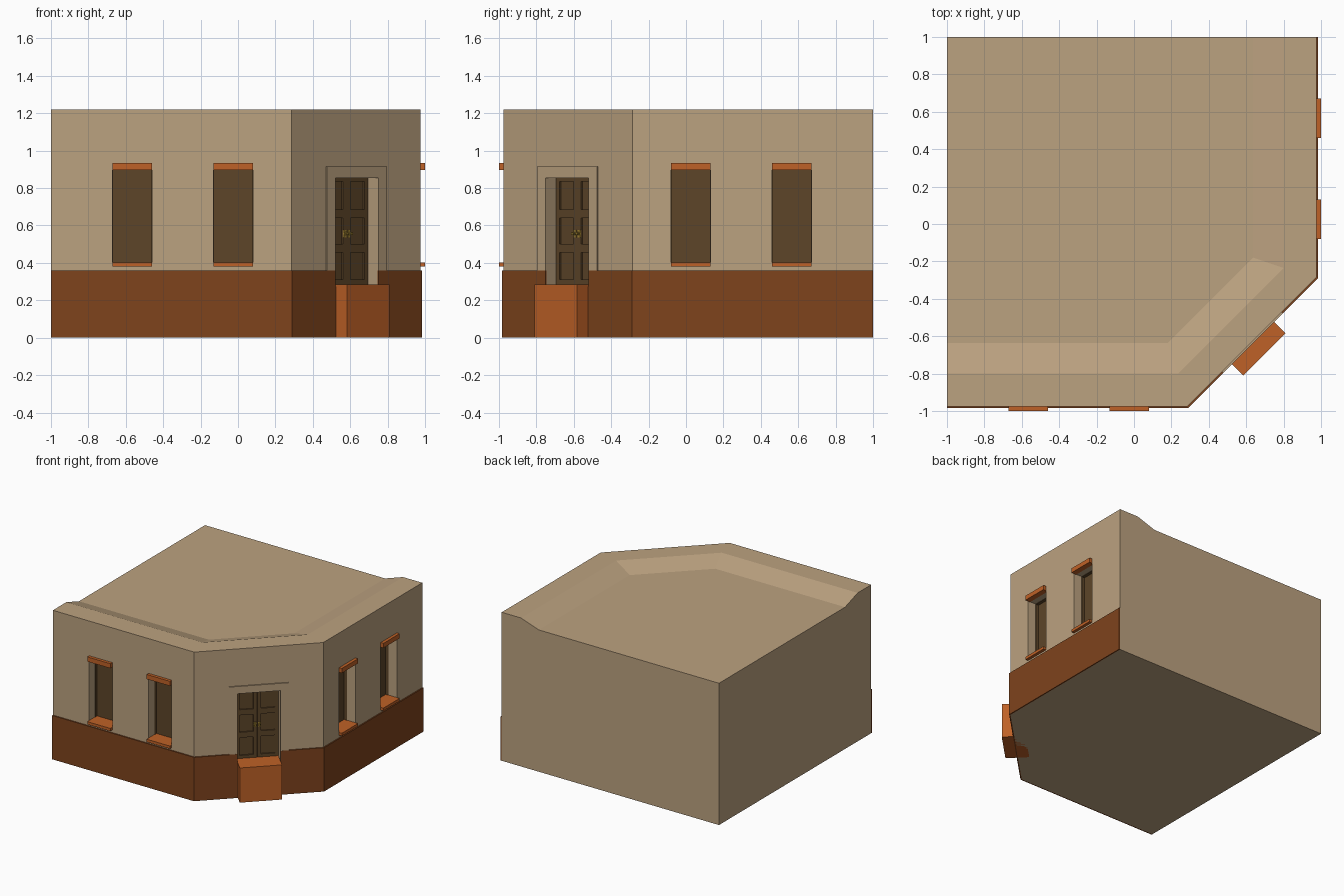
import bpy, bmesh, math
from mathutils import Matrix, Vector

if "Cube" in bpy.data.objects:
    bpy.data.objects.remove(bpy.data.objects["Cube"])


def material(name, rgb):
    m = bpy.data.materials.new(name)
    m.diffuse_color = (*rgb, 1)
    m.use_nodes = True
    m.node_tree.nodes["Principled BSDF"].inputs["Base Color"].default_value = m.diffuse_color
    return m


PLASTER = material("plaster", (0.50, 0.36, 0.215))
PLINTH = material("plinth_paint", (0.21, 0.057, 0.012))
TERRACOTTA = material("terracotta", (0.52, 0.12, 0.02))
WOOD = material("dark_wood", (0.11, 0.06, 0.022))
BRASS = material("brass", (0.35, 0.22, 0.03))


def finish(name, bm, mat):
    bmesh.ops.recalc_face_normals(bm, faces=bm.faces)
    me = bpy.data.meshes.new(name)
    bm.to_mesh(me)
    bm.free()
    if mat:
        me.materials.append(mat)
    ob = bpy.data.objects.new(name, me)
    bpy.context.collection.objects.link(ob)
    return ob


def prisms(name, frame, pieces, mat):
    """Each piece is (outline, low, high), extruded along the frame's third axis."""
    bm = bmesh.new()
    for pts, lo, hi in pieces:
        a = [bm.verts.new(frame @ Vector((*p, lo))) for p in pts]
        b = [bm.verts.new(frame @ Vector((*p, hi))) for p in pts]
        bm.faces.new(a)
        bm.faces.new(b)
        for i in range(len(pts)):
            j = (i + 1) % len(pts)
            bm.faces.new((a[i], a[j], b[j], b[i]))
    return finish(name, bm, mat)


def rect(u0, u1, z0, z1):
    return [(u0, z0), (u1, z0), (u1, z1), (u0, z1)]


def wall_frame(origin, u, n):
    """Local axes: along the wall, up, outward."""
    u, n = Vector(u).normalized(), Vector(n).normalized()
    m = Matrix((u, (0, 0, 1), n)).transposed().to_4x4()
    m.translation = origin
    return m


FRONT = wall_frame((0, -0.975, 0), (1, 0, 0), (0, -1, 0))
RIGHT = wall_frame((0.975, 0, 0), (0, -1, 0), (1, 0, 0))
CORNER = wall_frame((0.63, -0.63, 0), (1, 1, 0), (1, -1, 0))

# Building body with a parapet sloping down to the roof
OUT = [(-1, -0.975), (0.285, -0.975), (0.975, -0.285), (0.975, 1)]
RIM = [(-1, -0.80), (0.235, -0.80), (0.80, -0.235), (0.80, 1)]
FOOT = [(-1, -0.637), (0.18, -0.637), (0.637, -0.18), (0.637, 1)]
bm = bmesh.new()
rows = [[bm.verts.new((x, y, z)) for x, y in path]
        for path, z in ((OUT, 0), (OUT, 1.22), (RIM, 1.22), (FOOT, 1.165))]
for r, s in zip(rows, rows[1:]):
    for i in range(3):
        bm.faces.new((r[i], r[i + 1], s[i + 1], s[i]))
low, high = bm.verts.new((-1, 1, 0)), bm.verts.new((-1, 1, 1.165))
bm.faces.new(rows[0] + [low])
bm.faces.new(rows[3] + [high])
bm.faces.new([r[0] for r in rows] + [high, low])
bm.faces.new([r[3] for r in rows] + [high, low])
body = finish("building_body", bm, PLASTER)

# Painted plinth along the three street walls
k = 0.01 * math.tan(math.pi / 8)
skirt = [(-1, -0.985), (0.285 + k, -0.985), (0.985, -0.285 - k), (0.985, 1)]
plinth = prisms("plinth", Matrix(), [(skirt + OUT[::-1], 0, 0.36)], PLINTH)


def carve(target, frame, outline, depth):
    cutter = prisms("cutter", frame, [(outline, -depth, 0.1)], None)
    cutter.hide_render = True
    mod = target.modifiers.new("carve", "BOOLEAN")
    mod.operation, mod.solver, mod.object = "DIFFERENCE", "EXACT", cutter
    bpy.context.view_layer.objects.active = target
    bpy.ops.object.modifier_apply(modifier=mod.name)
    bpy.data.objects.remove(cutter)


# Windows: recess, dark tray, lintel and sill
for side, frame in (("front", FRONT), ("right", RIGHT)):
    for i, u in enumerate((-0.565, -0.025)):
        tag = f"{side}_{i + 1}"
        a, b, t = u - 0.105, u + 0.105, 0.003
        carve(body, frame, rect(a, b, 0.39, 0.90), 0.105)
        tray = [(rect(a, b, 0.39, 0.90), -0.104, -0.10)]
        for strip in (rect(a, a + t, 0.39, 0.90), rect(b - t, b, 0.39, 0.90),
                      rect(a, b, 0.90 - t, 0.90)):
            tray.append((strip, -0.10, -0.075))
        prisms("window_" + tag, frame, tray, WOOD)
        prisms("lintel_" + tag, frame, [(rect(a, b, 0.897, 0.935), -0.02, 0.025)], TERRACOTTA)
        prisms("sill_" + tag, frame, [(rect(a, b, 0.38, 0.403), -0.10, 0.025)], TERRACOTTA)

# Corner doorway: recess, raised surround and step
W = 0.163
for ob in (body, plinth):
    carve(ob, CORNER, rect(-W, W, 0.275, 0.855), 0.09)
T = 0.226
surround = [(-T, 0.36), (-T, 0.915), (T, 0.915), (T, 0.36),
            (W, 0.36), (W, 0.855), (-W, 0.855), (-W, 0.36)]
prisms("door_surround", CORNER, [(surround, -0.002, 0.009)], PLASTER)
prisms("door_step", CORNER, [(rect(-0.16, 0.16, 0, 0.285), -0.085, 0.095)], TERRACOTTA)

# Double door: back board, stiles and rails leaving six sunken panels
door = [(rect(-W, W, 0.28, 0.855), -0.089, -0.08)]
for u0, u1 in ((-W, -0.135), (-0.028, -0.001), (0.001, 0.028), (0.135, W)):
    door.append((rect(u0, u1, 0.28, 0.855), -0.082, -0.07))
for z0, z1 in ((0.28, 0.31), (0.455, 0.50), (0.64, 0.685), (0.835, 0.855)):
    for u0, u1 in ((-0.135, -0.028), (0.028, 0.135)):
        door.append((rect(u0, u1, z0, z1), -0.082, -0.07))
prisms("double_door", CORNER, door, WOOD)

# Brass plates and knobs
handles = []
for s in (-1, 1):
    handles.append((rect(s * 0.006, s * 0.026, 0.537, 0.575), -0.072, -0.065))
    knob = [(s * 0.016 + 0.008 * math.cos(j * math.pi / 4),
             0.556 + 0.008 * math.sin(j * math.pi / 4)) for j in range(8)]
    handles.append((knob, -0.066, -0.045))
prisms("door_handles", CORNER, handles, BRASS)
